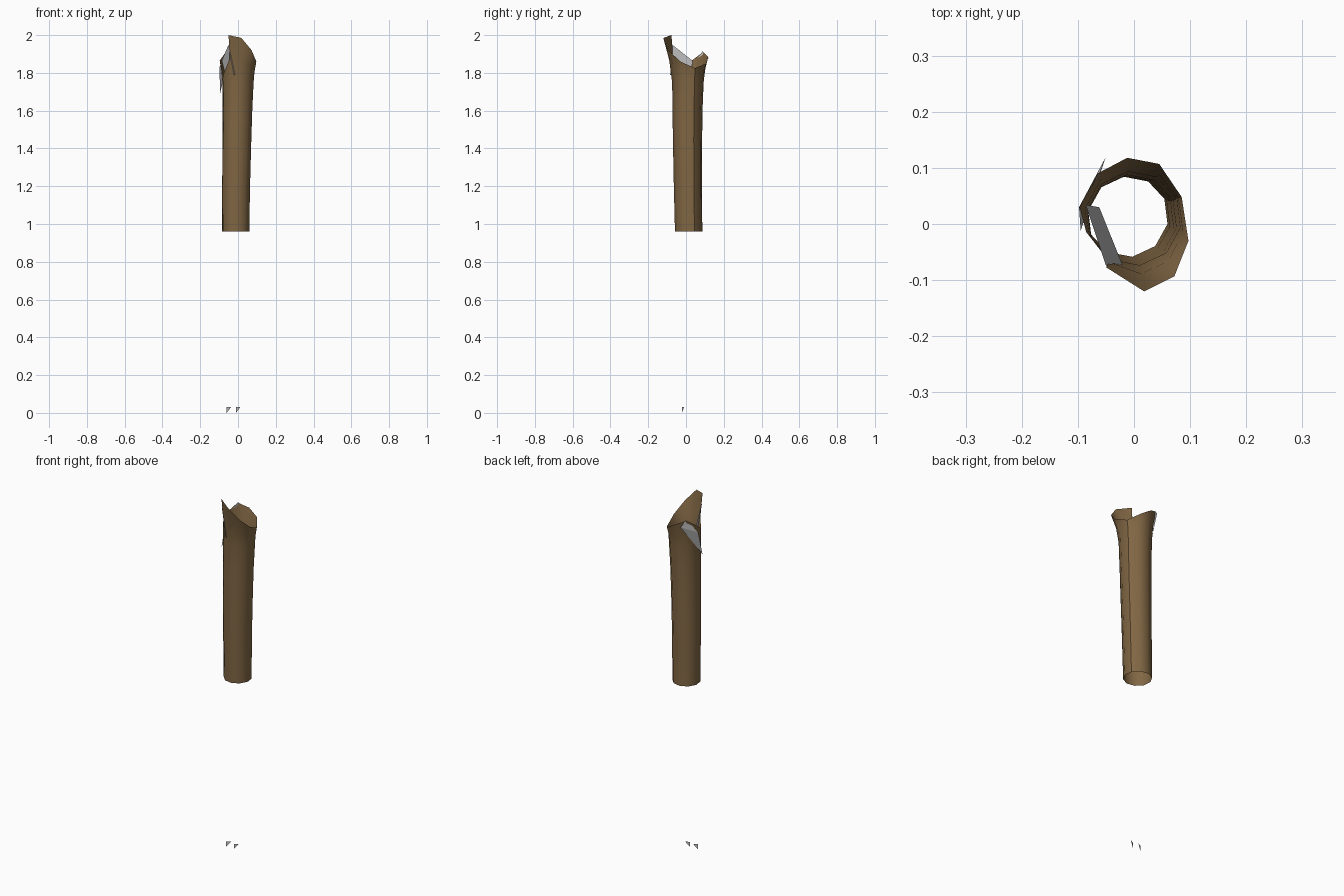
import bpy, math
from mathutils import Vector

if "Cube" in bpy.data.objects:
    bpy.data.objects.remove(bpy.data.objects["Cube"])


def material(name, rgb):
    m = bpy.data.materials.new(name)
    m.diffuse_color = (*rgb, 1)
    m.use_nodes = True
    m.node_tree.nodes["Principled BSDF"].inputs["Base Color"].default_value = m.diffuse_color
    return m


bark = material("bark brown", (0.22, 0.135, 0.058))
pale = material("pale grey", (0.6, 0.6, 0.6))


def add_mesh(name, verts, faces, mat, smooth=False):
    me = bpy.data.meshes.new(name)
    me.from_pydata(verts, [], faces)
    me.materials.append(mat)
    for p in me.polygons:
        p.use_smooth = smooth
    ob = bpy.data.objects.new(name, me)
    bpy.context.collection.objects.link(ob)
    return ob


# Hollow ten-sided trunk: (z, centre x, centre y, radius) per ring
rings = [(0.96, -0.012, 0.014, 0.073), (1.2, -0.010, 0.010, 0.075),
         (1.45, -0.006, 0.008, 0.078), (1.6, -0.003, 0.008, 0.080),
         (1.75, 0.0, 0.010, 0.084)]
# Torn, flared rim, counter-clockwise
rim = [(0.085, 0.048, 1.825), (0.045, 0.107, 1.85), (-0.012, 0.118, 1.885),
       (-0.065, 0.090, 1.91), (-0.097, 0.030, 1.865), (-0.085, -0.015, 1.83),
       (-0.050, -0.077, 2.0), (0.018, -0.120, 1.985), (0.072, -0.093, 1.92),
       (0.097, -0.030, 1.86)]
N = len(rim)
COLS = N + 1            # the seam column is doubled to keep a visible seam
verts = []
for z, cx, cy, r in rings:
    for i in range(COLS):
        a = math.radians(25 + 36 * i)
        verts.append(Vector((cx + r * math.cos(a), cy + r * math.sin(a), z)))
last = verts[-COLS:]
for t_xy, t_z in ((0.33, 0.5), (1, 1)):
    for i in range(COLS):
        e = Vector(rim[i % N])
        p = last[i].lerp(e, t_xy)
        p.z = last[i].z + (e.z - last[i].z) * t_z
        verts.append(p)
levels = len(rings) + 2
faces = []
for j in range(levels - 1):
    for i in range(N):
        if j == levels - 2 and i == 5:
            continue        # open tear beside the tall splinter
        a = j * COLS + i
        faces.append((a, a + 1, a + COLS + 1, a + COLS))
add_mesh("trunk", verts, faces, bark, True)

# Pale wood panel behind the tear
add_mesh("inner_panel",
         [(-0.050, -0.074, 1.95), (-0.086, 0.034, 1.865),
          (-0.062, 0.030, 1.77), (-0.016, -0.084, 1.79)],
         [(0, 1, 2, 3)], pale)

# Loose pale sliver hanging outside the rim
add_mesh("outer_sliver",
         [(-0.050, 0.120, 1.88), (-0.062, 0.088, 1.915),
          (-0.098, 0.030, 1.83), (-0.095, -0.012, 1.69)],
         [(0, 1, 2), (0, 2, 3)], pale)

# Two tiny chips near the ground
for k, x in enumerate((-0.060, -0.011)):
    add_mesh(f"ground_chip_{k + 1}",
             [(x, -0.022, 0.0), (x + 0.023, -0.010, 0.03), (x, -0.022, 0.03)],
             [(0, 1, 2)], pale)
